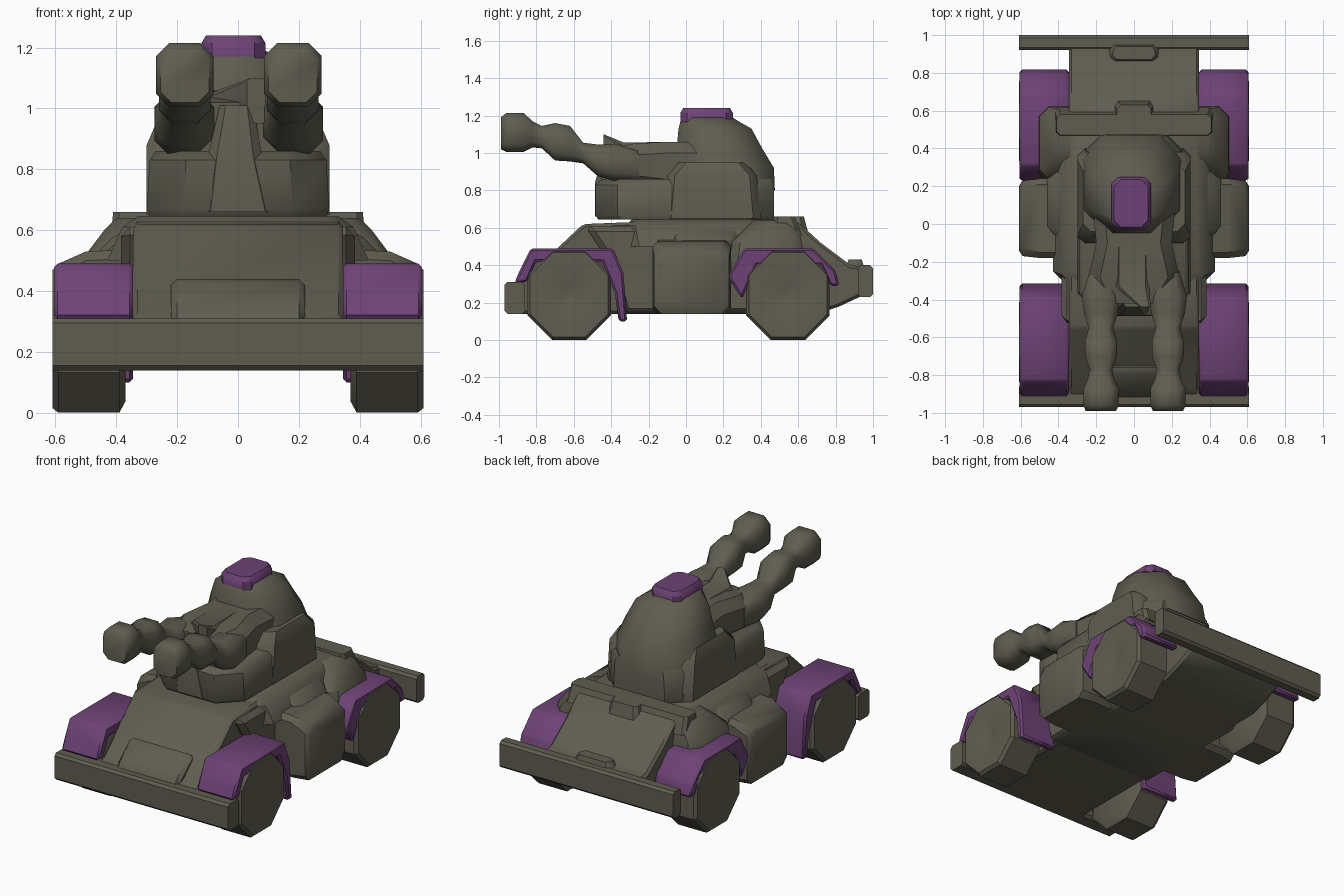
import bpy, bmesh, math

cube = bpy.data.objects.get("Cube")
if cube:
    bpy.data.objects.remove(cube, do_unlink=True)


def material(name, rgb):
    m = bpy.data.materials.new(name)
    m.use_nodes = True
    m.diffuse_color = (*rgb, 1)
    m.node_tree.nodes["Principled BSDF"].inputs["Base Color"].default_value = (*rgb, 1)
    return m


OLIVE = material("olive grey", (0.115, 0.11, 0.08))
PURPLE = material("purple", (0.155, 0.055, 0.18))


def finish(name, bm, mat, bevel, angle):
    """Soften hard edges, set shading and link the part."""
    bmesh.ops.recalc_face_normals(bm, faces=bm.faces)
    if bevel:
        edges = [e for e in bm.edges if e.calc_face_angle(0) > math.radians(25)]
        bmesh.ops.bevel(bm, geom=edges, offset=bevel, segments=1,
                        affect='EDGES', clamp_overlap=True)
    mesh = bpy.data.meshes.new(name)
    bm.to_mesh(mesh)
    bm.free()
    mesh.materials.append(mat)
    mesh.shade_smooth()
    mesh.set_sharp_from_angle(angle=math.radians(angle))
    obj = bpy.data.objects.new(name, mesh)
    bpy.context.collection.objects.link(obj)
    return obj


def skin(name, rings, mat, bevel=0, angle=40):
    """Join matching rings of points and cap both ends."""
    bm = bmesh.new()
    loops = [[bm.verts.new(p) for p in ring] for ring in rings]
    n = len(loops[0])
    for a, b in zip(loops, loops[1:]):
        for i in range(n):
            j = (i + 1) % n
            bm.faces.new((a[i], a[j], b[j], b[i]))
    bm.faces.new(loops[0])
    bm.faces.new(loops[-1])
    return finish(name, bm, mat, bevel, angle)


def prism(name, profile, x0, x1, mat=OLIVE, bevel=0.015):
    """Extrude a side profile of (y, z) points across x."""
    return skin(name, [[(x, y, z) for y, z in profile] for x in (x0, x1)], mat, bevel)


def loft(name, axis, sections, mat=OLIVE, bevel=0, angle=40):
    """Chamfered rectangles (t, u0, u1, v0, v1, chamfer) stacked along an axis."""
    place = {"x": lambda t, u, v: (t, u, v),
             "y": lambda t, u, v: (u, t, v),
             "z": lambda t, u, v: (u, v, t)}[axis]
    rings = []
    for t, a, b, c, d, k in sections:
        outline = [(a + k, c), (b - k, c), (b, c + k), (b, d - k),
                   (b - k, d), (a + k, d), (a, d - k), (a, c + k)]
        rings.append([place(t, u, v) for u, v in outline])
    return skin(name, rings, mat, bevel, angle)


# Hull
prism("hull", [(-.92, .14), (-.92, .30), (-.86, .33), (-.55, .62), (-.3, .63),
               (.6, .63), (.72, .52), (.88, .40), (.97, .39), (.97, .25),
               (.82, .18), (.7, .14)], -.345, .345)
prism("hull_sides", [(-.33, .14), (-.4, .4), (-.54, .61), (.55, .61), (.6, .5),
                     (.5, .14)], -.385, .385, bevel=.03)
prism("front_plate", [(-.93, .28), (-.9, .34), (-.78, .44), (-.74, .44), (-.74, .28)],
      -.22, .22, bevel=.02)
loft("upper_deck", "z", [(.5, -.43, .43, -.3, .6, .05), (.61, -.38, .38, -.32, .58, .05),
                         (.645, -.33, .33, -.29, .55, .05)])
loft("rear_shoulder", "z", [(.3, -.52, .52, .2, .64, .06), (.52, -.5, .5, .24, .62, .05),
                            (.6, -.44, .44, .32, .6, .05), (.64, -.4, .4, .36, .58, .05)])
loft("rear_ridge", "z", [(.56, -.42, .42, .46, .62, .02), (.66, -.41, .41, .47, .58, .02)])
loft("ridge_bump", "z", [(.55, -.12, .12, .5, .66, .03), (.66, -.09, .09, .5, .63, .02)])
loft("rear_vent", "z", [(.36, -.15, .15, .84, .96, .03), (.43, -.11, .11, .87, .94, .02)])

# Bumpers
loft("front_bumper", "x", [(-.61, -.97, -.86, .14, .31, .015),
                           (.61, -.97, -.86, .14, .31, .015)])
loft("rear_bumper", "x", [(-.61, .92, 1, .23, .40, .015),
                          (.61, .92, 1, .23, .40, .015)])

# Wheels, fenders and side boxes, mirrored
FRONT_ARCH = [(-.915, .31), (-.89, .37), (-.83, .49), (-.39, .49), (-.335, .36),
              (-.315, .1), (-.36, .1), (-.38, .25), (-.45, .42), (-.8, .42), (-.85, .31)]
REAR_ARCH = [(.225, .34), (.31, .49), (.68, .49), (.8, .37), (.82, .29), (.77, .29),
             (.72, .4), (.38, .4), (.3, .22), (.26, .28)]
for side, s in (("left", 1), ("right", -1)):
    for end, y, arch in (("front", -.625, FRONT_ARCH), ("rear", .545, REAR_ARCH)):
        sections = []
        for x, r in ((.37, .2), (.39, .235), (.59, .235), (.61, .22), (.61, .1), (.59, .03)):
            sections.append((s * x, y - r * .95, y + r * .95,
                             .245 - r * 1.04, .245 + r * 1.02, r * .56))
        loft(f"{end}_{side}_wheel", "x", sections, bevel=0, angle=35)
        prism(f"{end}_{side}_fender", arch, s * .345, s * .605, PURPLE, .012)
    loft(f"{side}_side_box", "x", [(s * .3, -.18, .24, .14, .54, .03),
                                   (s * .5, -.18, .24, .14, .53, .03),
                                   (s * .59, -.17, .23, .14, .49, .04),
                                   (s * .61, -.14, .2, .17, .46, .04)])
    loft(f"{side}_box_step", "x", [(s * .3, -.08, .3, .4, .62, .03),
                                   (s * .41, -.06, .28, .4, .58, .03),
                                   (s * .46, -.04, .25, .4, .53, .03)])

# Turret base and dome
loft("turret_base", "z", [(.645, -.29, .29, -.47, .47, .12), (.67, -.3, .3, -.485, .47, .12),
                          (.83, -.29, .29, -.485, .47, .12), (.86, -.27, .27, -.45, .46, .12)])
for s, side in ((1, "left"), (-1, "right")):
    loft(f"{side}_turret_cheek", "z", [(.65, s * .2 - .1, s * .2 + .1, -.12, .4, .04),
                                       (.88, s * .2 - .1, s * .2 + .1, -.1, .38, .04),
                                       (.95, s * .19 - .08, s * .19 + .08, -.04, .32, .04)])
loft("turret_dome", "z", [(.8, -.29, .27, -.1, .475, .13), (.92, -.27, .25, -.06, .47, .13),
                          (1.02, -.25, .23, -.05, .41, .13), (1.13, -.21, .185, -.04, .35, .11),
                          (1.17, -.16, .13, -.03, .28, .08), (1.19, -.12, .09, -.02, .25, .05)],
     angle=50)
loft("hatch", "z", [(1.165, -.12, .09, -.03, .25, .035), (1.215, -.12, .09, -.03, .25, .035),
                    (1.24, -.105, .075, -.015, .235, .035)], PURPLE)

# Gun mount
loft("gun_mount", "y", [(.1, -.22, .22, .8, 1.06, .06), (-.1, -.2, .2, .8, 1.06, .06),
                        (-.28, -.24, .24, .82, 1.05, .06), (-.42, -.16, .14, .82, 1.02, .04)])
loft("mount_crest", "y", [(-.1, -.1, .08, .95, 1.06, .02), (-.33, -.1, .08, .95, 1.055, .02),
                          (-.44, .03, .09, .95, 1.1, .01)])
loft("mount_front", "z", [(.66, -.12, .12, -.487, -.3, .03), (.84, -.1, .08, -.487, -.3, .03),
                          (1.01, -.06, .05, -.44, -.3, .02)])

# Twin guns: (y, z centre, half width, half height)
GUN = [(-.25, .93, .06, .08), (-.38, .95, .1, .1), (-.47, .96, .09, .085),
       (-.55, 1.0, .065, .055), (-.62, 1.05, .085, .095), (-.7, 1.06, .085, .1),
       (-.77, 1.085, .06, .06), (-.82, 1.1, .07, .07), (-.87, 1.11, .092, .105),
       (-.96, 1.11, .094, .105), (-.99, 1.105, .08, .085)]
for side, x in (("left", .18), ("right", -.175)):
    loft(f"{side}_gun", "y", [(y, x - w, x + w, z - h, z + h, .45 * w)
                              for y, z, w, h in GUN], angle=55)
